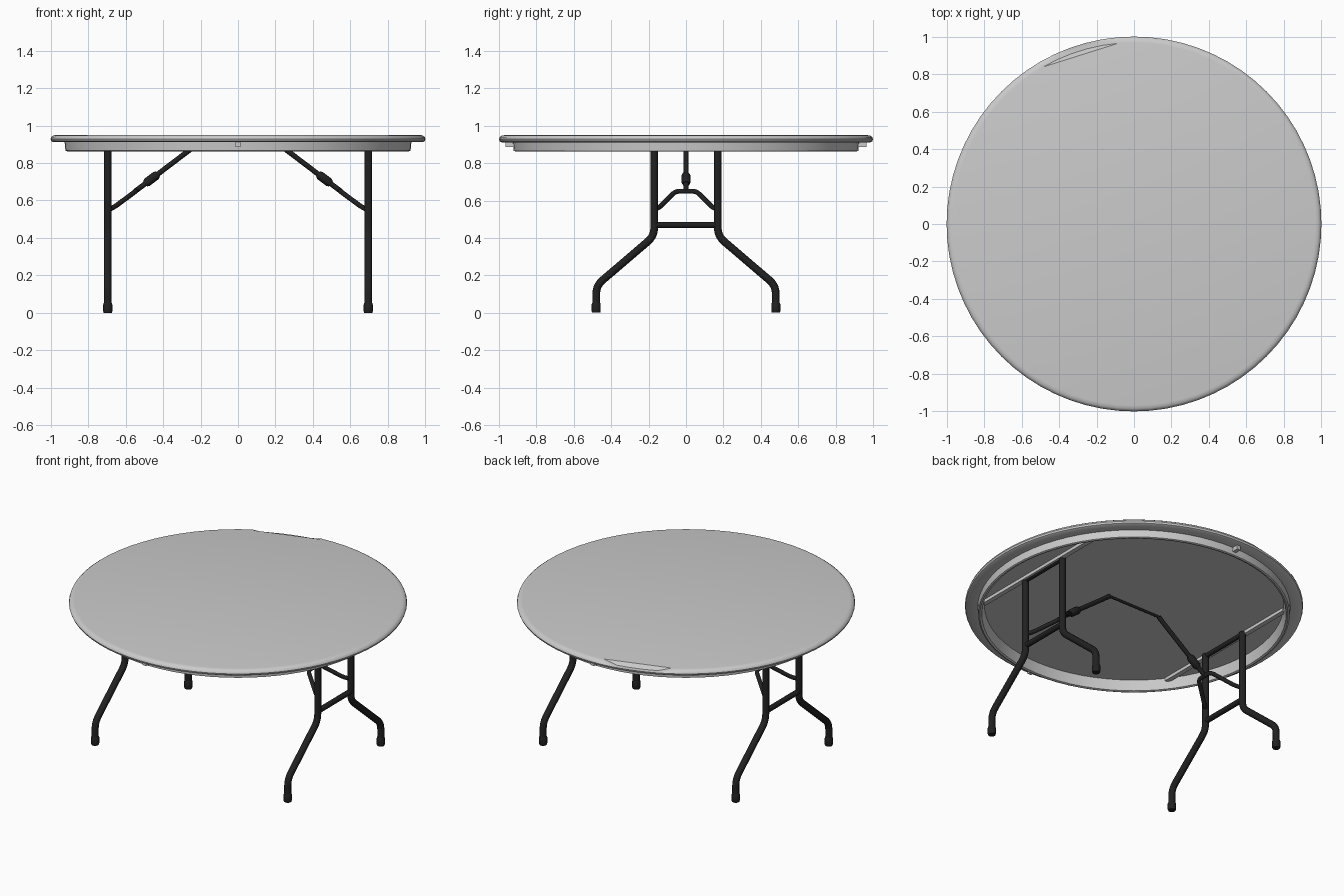
import bpy, bmesh, math
from mathutils import Vector

if "Cube" in bpy.data.objects:
    bpy.data.objects.remove(bpy.data.objects["Cube"])


def material(name, rgb, rough):
    m = bpy.data.materials.new(name)
    m.use_nodes = True
    m.diffuse_color = (*rgb, 1)
    node = m.node_tree.nodes["Principled BSDF"]
    node.inputs["Base Color"].default_value = (*rgb, 1)
    node.inputs["Roughness"].default_value = rough
    return m


GREY = material("light grey plastic", (0.6, 0.6, 0.6), 0.6)
BLACK = material("black steel", (0.015, 0.015, 0.016), 0.5)


def finish(name, bm, mat, angle=35):
    bmesh.ops.recalc_face_normals(bm, faces=bm.faces)
    mesh = bpy.data.meshes.new(name)
    bm.to_mesh(mesh)
    bm.free()
    mesh.materials.append(mat)
    ob = bpy.data.objects.new(name, mesh)
    bpy.context.collection.objects.link(ob)
    bpy.ops.object.select_all(action="DESELECT")
    bpy.context.view_layer.objects.active = ob
    ob.select_set(True)
    bpy.ops.object.shade_smooth_by_angle(angle=math.radians(angle))
    return ob


def rounded(points, radius, steps=5):
    """Replace the inner corners of a path with short arcs."""
    pts = [Vector(p) for p in points]
    out = [pts[0]]
    for a, b, c in zip(pts, pts[1:], pts[2:]):
        p = b + (a - b).normalized() * radius
        q = b + (c - b).normalized() * radius
        for i in range(steps + 1):
            t = i / steps
            out.append(p * (1 - t) ** 2 + b * 2 * t * (1 - t) + q * t * t)
    return out + [pts[-1]]


def tube(name, path, r, sides=12, mat=BLACK):
    """Sweep a round section along a path, r may be one radius per point."""
    radii = r if isinstance(r, list) else [r] * len(path)
    bm = bmesh.new()
    rings = []
    side = None
    for i, p in enumerate(path):
        t = (path[min(i + 1, len(path) - 1)] - path[max(i - 1, 0)]).normalized()
        if side is None:
            side = t.orthogonal()
        side = (side - t * side.dot(t)).normalized()
        up = t.cross(side)
        angles = [math.tau * k / sides for k in range(sides)]
        rings.append([bm.verts.new(p + (side * math.cos(a) + up * math.sin(a)) * radii[i])
                      for a in angles])
    for lo, hi in zip(rings, rings[1:]):
        for k in range(sides):
            n = (k + 1) % sides
            bm.faces.new((lo[k], lo[n], hi[n], hi[k]))
    bm.faces.new(rings[0])
    bm.faces.new(rings[-1])
    return finish(name, bm, mat)


def box(name, centre, size, mat):
    bm = bmesh.new()
    bmesh.ops.create_cube(bm, size=1)
    for v in bm.verts:
        v.co = Vector(centre) + Vector([a * b for a, b in zip(v.co, size)])
    return finish(name, bm, mat)


# Round top: rolled lip, skirt and hollow underside turned from one profile
SIDES = 72
profile = [(0.968, 0.95), (0.985, 0.947), (0.996, 0.939), (1.0, 0.928),
           (0.996, 0.917), (0.985, 0.911), (0.925, 0.911), (0.921, 0.866),
           (0.912, 0.862), (0.9, 0.866), (0.885, 0.93)]
bm = bmesh.new()
rings = [[bm.verts.new((r * math.cos(math.tau * k / SIDES),
                        r * math.sin(math.tau * k / SIDES), z))
          for k in range(SIDES)] for r, z in profile]
for lo, hi in zip(rings, rings[1:]):
    for k in range(SIDES):
        n = (k + 1) % SIDES
        bm.faces.new((lo[k], lo[n], hi[n], hi[k]))
bm.faces.new(rings[0])
bm.faces.new(rings[-1])
# Small dropped segment at the back of the rim
first, last = SIDES * 98 // 360, SIDES * 123 // 360
bmesh.ops.connect_verts(bm, verts=[rings[0][first], rings[0][last]])
for k in range(first + 1, last):
    rings[0][k].co.z -= 0.022
    rings[1][k].co.z -= 0.02
    rings[2][k].co.z -= 0.012
finish("table_top", bm, GREY)

# Little tabs under the lip
for name, s in (("front", -1), ("back", 1)):
    box(name + "_tab", (0, s * 0.942, 0.899), (0.025, 0.045, 0.028), GREY)

LEG_X, LEG_Y = 0.695, 0.17
for side, s in (("left", 1), ("right", -1)):
    x = s * LEG_X
    # Mounting rail and pivot bar
    box(side + "_mounting_rail", (x + s * 0.012, 0, 0.921), (0.03, 1.08, 0.022), GREY)
    tube(side + "_pivot_bar", [Vector((x, -LEG_Y, 0.915)), Vector((x, LEG_Y, 0.915))], 0.014)
    # Bent legs with feet
    for end, e in (("front", -1), ("back", 1)):
        path = rounded([(x, e * LEG_Y, 0.925), (x, e * LEG_Y, 0.41),
                        (x, e * 0.48, 0.145), (x, e * 0.48, 0.01)], 0.045)
        tube(f"{end}_{side}_leg", path, 0.021)
        foot = [Vector((x, e * 0.48, z)) for z in (0, 0.008, 0.045, 0.055)]
        tube(f"{end}_{side}_foot", foot, [0.022, 0.025, 0.025, 0.021])
    # Cross bar between the legs
    tube(side + "_cross_bar", [Vector((x, -LEG_Y, 0.47)), Vector((x, LEG_Y, 0.47))], 0.017)
    # Arched brace leaning toward the middle
    arch = rounded([(x, -LEG_Y, 0.55), (s * 0.66, -0.14, 0.565), (s * 0.545, -0.055, 0.65),
                    (s * 0.545, 0.055, 0.65), (s * 0.66, 0.14, 0.565), (x, LEG_Y, 0.55)], 0.025)
    tube(side + "_arched_brace", arch, 0.013)
    # Folding strut with its locking collar
    low, high = Vector((s * 0.55, 0, 0.648)), Vector((s * 0.19, 0, 0.921))
    tube(side + "_strut", [low, high], 0.014)
    tube(side + "_collar", [low.lerp(high, t) for t in (0.15, 0.18, 0.31, 0.34)],
         [0.018, 0.024, 0.024, 0.018])

# Thin rod joining the two struts
tube("centre_rod", [Vector((-0.19, 0, 0.921)), Vector((0.19, 0, 0.921))], 0.008)
